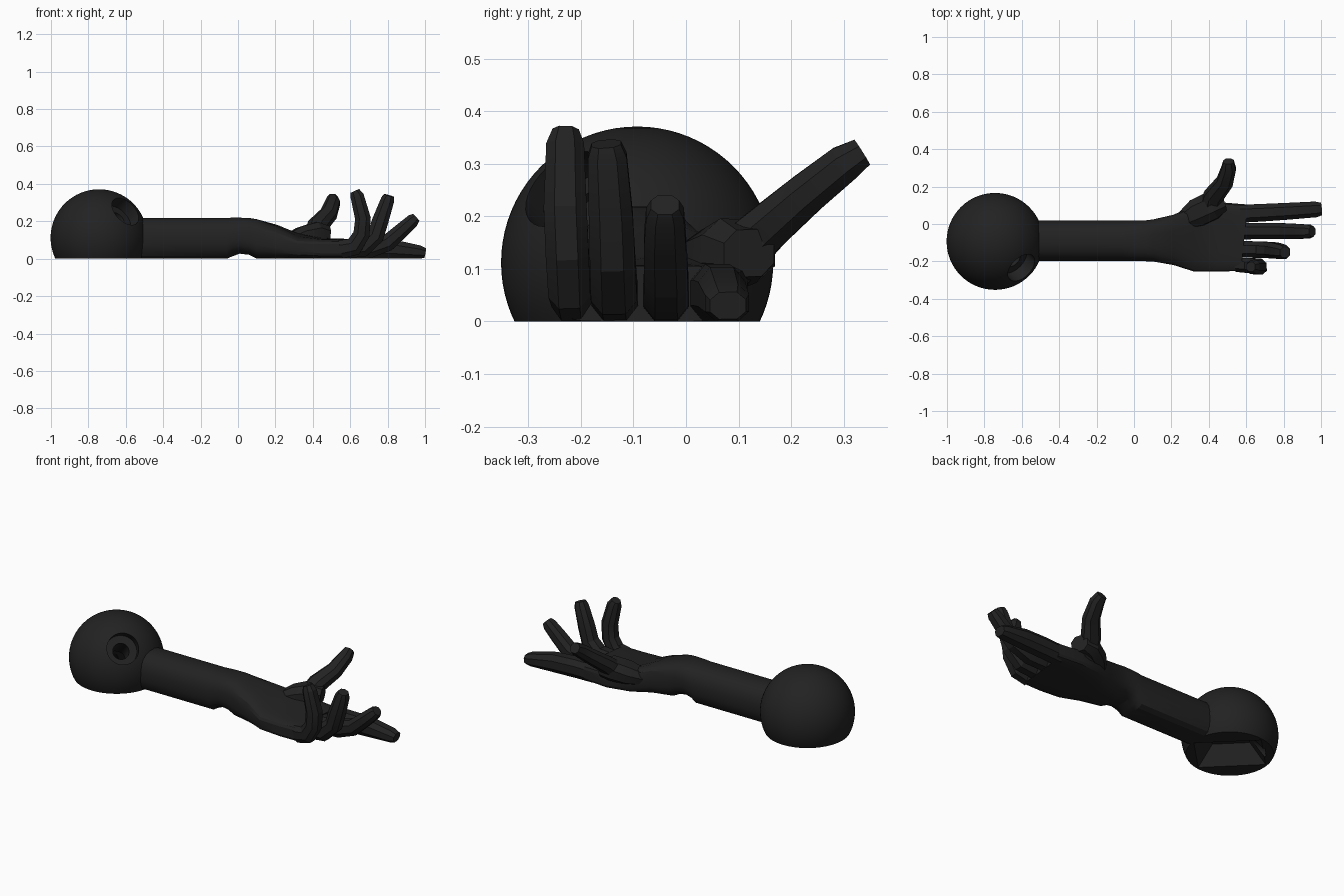
import bpy, bmesh, math
from mathutils import Vector, Matrix

if "Cube" in bpy.data.objects:
    bpy.data.objects.remove(bpy.data.objects["Cube"])

black = bpy.data.materials.new("charcoal black")
black.diffuse_color = (0.016, 0.016, 0.016, 1)
black.use_nodes = True
black.node_tree.nodes["Principled BSDF"].inputs["Base Color"].default_value = black.diffuse_color


def finish(bm, name, angle=30):
    bmesh.ops.recalc_face_normals(bm, faces=bm.faces)
    me = bpy.data.meshes.new(name)
    bm.to_mesh(me)
    bm.free()
    ob = bpy.data.objects.new(name, me)
    bpy.context.collection.objects.link(ob)
    me.materials.append(black)
    shade(ob, angle)
    return ob


def shade(ob, angle):
    bpy.ops.object.select_all(action='DESELECT')
    ob.select_set(True)
    bpy.context.view_layer.objects.active = ob
    bpy.ops.object.shade_smooth_by_angle(angle=math.radians(angle))


def loft(rings, name, angle=30):
    """Skin a list of equally long point rings and cap both ends."""
    bm = bmesh.new()
    vs = [[bm.verts.new(p) for p in r] for r in rings]
    n = len(vs[0])
    for a, b in zip(vs, vs[1:]):
        for i in range(n):
            j = (i + 1) % n
            bm.faces.new((a[i], a[j], b[j], b[i]))
    bm.faces.new(vs[0])
    bm.faces.new(vs[-1])
    return finish(bm, name, angle)


def section(x, y0, y1, z0, z1, power, tilt=0, skew=0, n=20):
    """Rounded cross-section, flattened where it meets the ground."""
    ring = []
    for k in range(n):
        a = 2 * math.pi * (k + 0.5) / n
        c, s = math.cos(a), math.sin(a)
        c = math.copysign(abs(c) ** (2 / power), c)
        s = math.copysign(abs(s) ** (2 / power), s)
        z = (z0 + z1) / 2 + s * (z1 - z0) / 2
        if s > 0:
            z += tilt * c * s
        ring.append((x + skew * c, (y0 + y1) / 2 + c * (y1 - y0) / 2, max(z, 0)))
    return ring


def digit(name, path, side=(0, 1, 0)):
    """Chamfered square bar along a path of (x, y, z, half width, half depth)."""
    pts = [Vector(p[:3]) for p in path]
    rings = []
    for i, p in enumerate(path):
        t = (pts[min(i + 1, len(pts) - 1)] - pts[max(i - 1, 0)]).normalized()
        s = Vector(side)
        s = (s - t * s.dot(t)).normalized()
        u = t.cross(s)
        w, d = p[3], p[4]
        shape = [(1, .45), (.5, 1), (-.5, 1), (-1, .45),
                 (-1, -.45), (-.5, -1), (.5, -1), (1, -.45)]
        ring = [pts[i] + s * a * w + u * b * d for a, b in shape]
        rings.append([(v.x, v.y, max(v.z, 0)) for v in ring])
    return loft(rings, name, 20)


# Shoulder ball with a flat underside
C = Vector((-0.743, -0.093, 0.112))
R = 0.259
bm = bmesh.new()
bmesh.ops.create_uvsphere(bm, u_segments=64, v_segments=40, radius=R,
                          matrix=Matrix.Translation(C))
cut = bmesh.ops.bisect_plane(bm, geom=bm.verts[:] + bm.edges[:] + bm.faces[:],
                             plane_co=(0, 0, 0), plane_no=(0, 0, -1), clear_outer=True)
bmesh.ops.holes_fill(bm, edges=[e for e in bm.edges if e.is_boundary], sides=0)
ball = finish(bm, "shoulder_ball")

# Cutters: stepped screw hole on the diagonal, and a tapered recess underneath
axis = Vector((1, -1, 1)).normalized()
cutters = []


def bore(radius, start, end):
    bm = bmesh.new()
    m = Matrix.Translation(C + axis * (start + end) / 2) @ axis.to_track_quat('Z', 'Y').to_matrix().to_4x4()
    bmesh.ops.create_cone(bm, cap_ends=True, segments=32, radius1=radius,
                          radius2=radius, depth=end - start, matrix=m)
    cutters.append(finish(bm, "hole_cutter"))


bore(0.088, 0.17, 0.35)
bore(0.045, -0.22, 0.3)
recess = []
for z, u, v in ((-0.05, 0.19, 0.15), (0, 0.18, 0.13), (0.11, 0.10, 0.08)):
    recess.append([(C.x + (-a * u + b * v) * 0.707, C.y + (a * u + b * v) * 0.707, z)
                   for a, b in ((1, 1), (-1, 1), (-1, -1), (1, -1))])
cutters.append(loft(recess, "recess_cutter"))
for c in cutters:
    mod = ball.modifiers.new("cut", 'BOOLEAN')
    mod.object = c
    mod.solver = 'EXACT'
    c.hide_render = True
bpy.context.view_layer.update()
dg = bpy.context.evaluated_depsgraph_get()
ball.data = bpy.data.meshes.new_from_object(ball.evaluated_get(dg))
ball.modifiers.clear()
for c in cutters:
    bpy.data.objects.remove(c)
shade(ball, 30)

# Forearm, notched wrist and palm in one skin
loft([
    section(-0.52, -0.2, 0.02, -0.015, 0.22, 2.4),
    section(-0.06, -0.2, 0.02, -0.015, 0.22, 2.4),
    section(-0.03, -0.2, 0.02, 0.012, 0.22, 2.5),
    section(0.01, -0.2, 0.02, 0.026, 0.22, 2.6),
    section(0.06, -0.2, 0.02, 0.02, 0.219, 2.8),
    section(0.10, -0.201, 0.025, 0.0, 0.212, 3),
    section(0.21, -0.22, 0.05, 0.0, 0.178, 3.4, 0.01),
    section(0.32, -0.255, 0.10, 0.0, 0.128, 4, 0.02),
    section(0.45, -0.255, 0.118, 0.0, 0.108, 5, 0.005),
    section(0.59, -0.252, 0.105, 0.0, 0.106, 5, 0, 0.018),
], "forearm_and_palm", 25)

# Thumb and the muscle at its root
digit("thumb_root", [(0.27, 0.02, 0.09, 0.05, 0.04), (0.34, 0.06, 0.115, 0.075, 0.055),
                     (0.42, 0.10, 0.135, 0.075, 0.06), (0.48, 0.12, 0.13, 0.05, 0.045)])
digit("thumb", [(0.405, 0.07, 0.10, 0.06, 0.055), (0.425, 0.15, 0.175, 0.052, 0.045),
                (0.485, 0.225, 0.24, 0.045, 0.04), (0.507, 0.30, 0.30, 0.038, 0.036),
                (0.505, 0.335, 0.322, 0.028, 0.028)], (1, 0, 0))

# Four fingers, curling more towards the little one
digit("index_finger", [(0.57, 0.055, 0.053, 0.048, 0.053), (0.68, 0.06, 0.055, 0.047, 0.054),
                       (0.82, 0.068, 0.052, 0.045, 0.052), (0.97, 0.078, 0.035, 0.042, 0.036),
                       (1.0, 0.08, 0.03, 0.034, 0.026)])
digit("middle_finger", [(0.56, -0.038, 0.05, 0.044, 0.05), (0.70, -0.038, 0.052, 0.043, 0.05),
                        (0.80, -0.038, 0.085, 0.042, 0.045), (0.88, -0.04, 0.155, 0.04, 0.04),
                        (0.935, -0.04, 0.205, 0.036, 0.035), (0.953, -0.04, 0.222, 0.027, 0.025)])
digit("ring_finger", [(0.56, -0.135, 0.05, 0.044, 0.05), (0.67, -0.137, 0.06, 0.044, 0.05),
                      (0.735, -0.14, 0.12, 0.043, 0.046), (0.76, -0.143, 0.20, 0.042, 0.044),
                      (0.80, -0.15, 0.315, 0.037, 0.036), (0.807, -0.152, 0.338, 0.028, 0.027)])
digit("little_finger", [(0.55, -0.218, 0.05, 0.038, 0.05), (0.62, -0.222, 0.065, 0.04, 0.05),
                        (0.66, -0.226, 0.13, 0.041, 0.044), (0.668, -0.23, 0.215, 0.041, 0.042),
                        (0.637, -0.23, 0.335, 0.036, 0.036), (0.625, -0.229, 0.362, 0.025, 0.025)])
